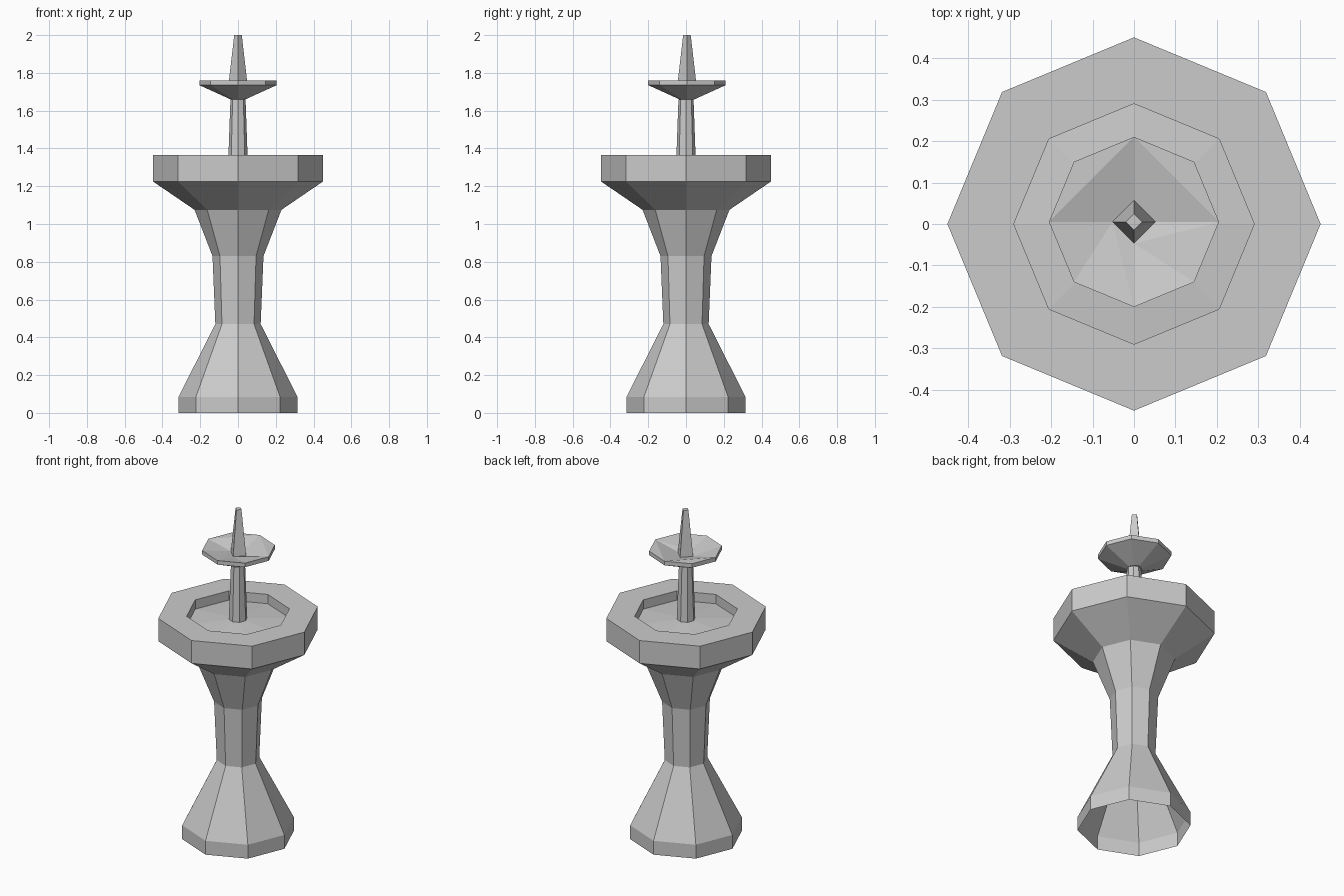
import bpy
import bmesh
from math import cos, sin, tau

cube = bpy.data.objects.get("Cube")
if cube:
    bpy.data.objects.remove(cube)

# One stone colour throughout
stone = bpy.data.materials.new("grey stone")
stone.use_nodes = True
colour = (0.6, 0.6, 0.6, 1)
stone.diffuse_color = colour
stone.node_tree.nodes["Principled BSDF"].inputs["Base Color"].default_value = colour

UPPER_Y = 0.005  # the top tier sits very slightly off centre


def ring(bm, radius, z, sides, y=0.0):
    return [bm.verts.new((radius * cos(tau * i / sides),
                          y + radius * sin(tau * i / sides), z))
            for i in range(sides)]


def skin(bm, profile, sides, y=0.0):
    """Join a ring of vertices at each (radius, height) of the profile."""
    rings = [ring(bm, r, z, sides, y) for r, z in profile]
    for low, high in zip(rings, rings[1:]):
        for i in range(sides):
            j = (i + 1) % sides
            bm.faces.new((low[i], low[j], high[j], high[i]))
    return rings


def finish(bm, name):
    mesh = bpy.data.meshes.new(name)
    bm.to_mesh(mesh)
    bm.free()
    mesh.materials.append(stone)
    obj = bpy.data.objects.new(name, mesh)
    bpy.context.collection.objects.link(obj)
    return obj


# Hollow pedestal, open underneath
bm = bmesh.new()
skin(bm, [(0.315, 0), (0.315, 0.085), (0.12, 0.47), (0.135, 0.83), (0.23, 1.075)], 8)
finish(bm, "pedestal")

# Lower basin with broad rim and shallow floor rising to the stem
bm = bmesh.new()
skin(bm, [(0.23, 1.075), (0.45, 1.225), (0.45, 1.365), (0.29, 1.365),
          (0.29, 1.308), (0.05, 1.328)], 8)
finish(bm, "lower_basin")

# Stem
bm = bmesh.new()
skin(bm, [(0.052, 1.325), (0.04, 1.66)], 8)
finish(bm, "stem")

# Upper dish: flat back corners, hollow sloping to the foot of the spire
bm = bmesh.new()
rim = skin(bm, [(0.04, 1.66), (0.205, 1.735), (0.205, 1.76)], 8, UPPER_Y)[-1]
east, north, west, south = ring(bm, 0.052, 1.725, 4, UPPER_Y)
for tri in [(rim[0], rim[1], rim[2]), (rim[2], rim[3], rim[4]),
            (rim[2], rim[4], west), (rim[2], west, north),
            (rim[2], north, east), (rim[2], east, rim[0]),
            (rim[4], rim[5], west), (rim[5], rim[6], west),
            (rim[6], south, west), (rim[6], rim[7], south),
            (rim[7], rim[0], south), (rim[0], east, south)]:
    bm.faces.new(tri)
finish(bm, "upper_dish")

# Four-sided spire with a flat tip
bm = bmesh.new()
tip = skin(bm, [(0.052, 1.725), (0.02, 2.0)], 4, UPPER_Y)[-1]
bm.faces.new(tip)
finish(bm, "spire")
